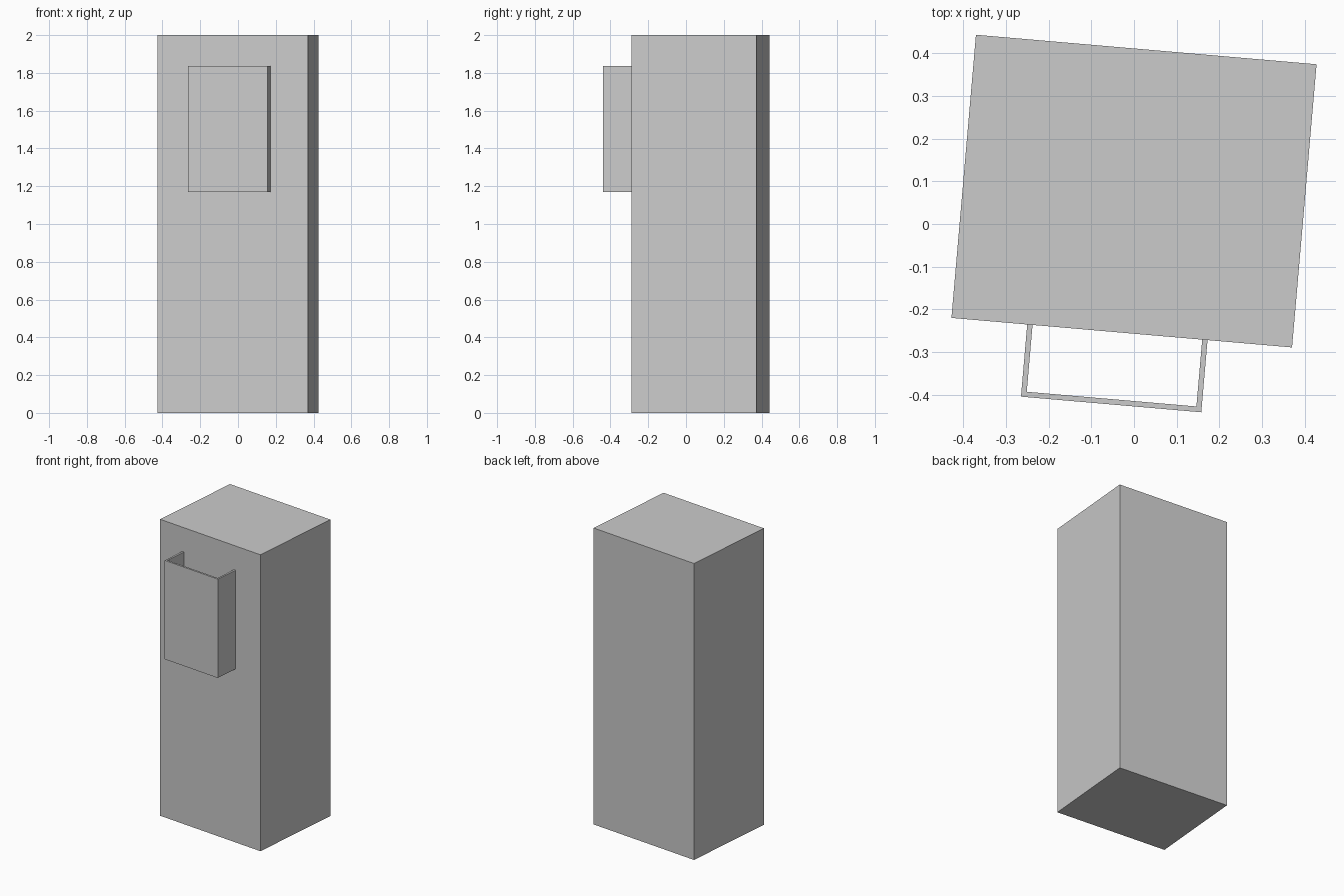
import bpy, bmesh, math

if "Cube" in bpy.data.objects:
    bpy.data.objects.remove(bpy.data.objects["Cube"])

TURN = math.radians(-4.95)   # whole model is turned slightly
CENTRE = (0.0, 0.077, 0.0)


def prism(name, outline, z0, z1):
    """Extrude a flat outline from z0 up to z1."""
    bm = bmesh.new()
    base = bm.faces.new([bm.verts.new((x, y, z0)) for x, y in outline])
    top = bmesh.ops.extrude_face_region(bm, geom=[base])["geom"]
    for v in top:
        if isinstance(v, bmesh.types.BMVert):
            v.co.z = z1
    bmesh.ops.recalc_face_normals(bm, faces=bm.faces)
    mesh = bpy.data.meshes.new(name)
    bm.to_mesh(mesh)
    bm.free()
    obj = bpy.data.objects.new(name, mesh)
    obj.location = CENTRE
    obj.rotation_euler.z = TURN
    bpy.context.collection.objects.link(obj)
    return obj


# Tall box body
W, D = 0.4, 0.3325
prism("cabinet_body", [(-W, -D), (W, -D), (W, D), (-W, D)], 0, 2)

# Thin U-shaped holder on the front, open at top and bottom
L, R, F, T = -0.222, 0.2015, -0.502, 0.0125
prism("front_holder", [(L, -D), (L, F), (R, F), (R, -D),
                       (R - T, -D), (R - T, F + T), (L + T, F + T), (L + T, -D)],
      1.17, 1.837)
